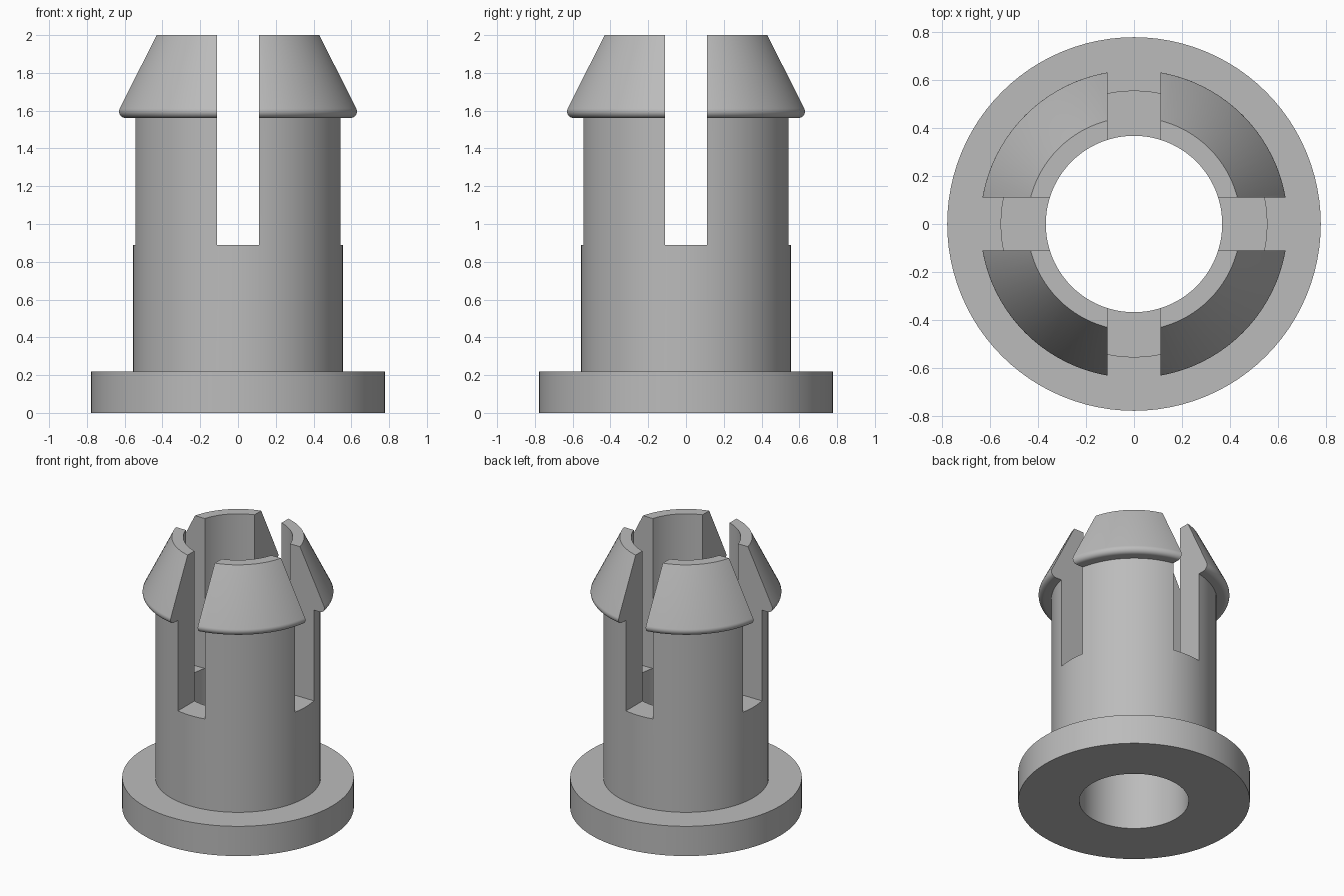
import bpy
import bmesh
import math
from mathutils import Matrix, Vector

cube = bpy.data.objects.get("Cube")
if cube:
    bpy.data.objects.remove(cube, do_unlink=True)

SEGMENTS = 96
BORE = 0.367
SLOT_WIDTH = 0.222
SLOT_FLOOR = 0.89

grey = bpy.data.materials.new("plain grey")
grey.use_nodes = True
colour = (0.5, 0.5, 0.5, 1)
grey.diffuse_color = colour
grey.node_tree.nodes["Principled BSDF"].inputs["Base Color"].default_value = colour


def add_object(name, bm):
    bmesh.ops.recalc_face_normals(bm, faces=bm.faces)
    mesh = bpy.data.meshes.new(name)
    bm.to_mesh(mesh)
    bm.free()
    mesh.materials.append(grey)
    obj = bpy.data.objects.new(name, mesh)
    bpy.context.collection.objects.link(obj)
    return obj


def lathe(name, profile):
    """Revolve a closed (radius, height) outline around z."""
    bm = bmesh.new()
    verts = [bm.verts.new((r, 0, z)) for r, z in profile]
    edges = [bm.edges.new((a, b)) for a, b in zip(verts, verts[1:] + verts[:1])]
    bmesh.ops.spin(bm, geom=verts + edges, cent=(0, 0, 0), axis=(0, 0, 1),
                   angle=math.tau, steps=SEGMENTS, use_merge=True)
    bmesh.ops.remove_doubles(bm, verts=bm.verts, dist=1e-5)
    return add_object(name, bm)


# Rounded lip where the snap heads overhang the barrel
lip_r = 0.035
lip = []
for i in range(9):
    a = math.radians(-90 + i * 116 / 8)
    lip.append((0.605 + lip_r * math.cos(a), 1.596 + lip_r * math.sin(a)))

# Flange, barrel and tapered head in one outline
bushing = lathe("snap_bushing", [
    (BORE, 0), (0.777, 0), (0.777, 0.22), (0.555, 0.22), (0.555, 1.561),
    *lip, (0.444, 2), (BORE, 2)])

# Crossed slots split the top into four prongs
for name, size in (("slot_along_x", (2, SLOT_WIDTH)), ("slot_along_y", (SLOT_WIDTH, 2))):
    bm = bmesh.new()
    bmesh.ops.create_cube(bm, size=1, matrix=Matrix.Translation((0, 0, SLOT_FLOOR + 1))
                          @ Matrix.Diagonal(Vector((*size, 2, 1))))
    cutter = add_object(name, bm)
    cutter.hide_render = True
    mod = bushing.modifiers.new(name, "BOOLEAN")
    mod.operation = "DIFFERENCE"
    mod.solver = "EXACT"
    mod.object = cutter
    bpy.context.view_layer.objects.active = bushing
    bpy.ops.object.modifier_apply(modifier=name)
    bpy.data.objects.remove(cutter, do_unlink=True)

# Smooth round walls, crisp edges
bpy.ops.object.select_all(action="DESELECT")
bushing.select_set(True)
bpy.context.view_layer.objects.active = bushing
bpy.ops.object.shade_smooth_by_angle(angle=math.radians(25))
